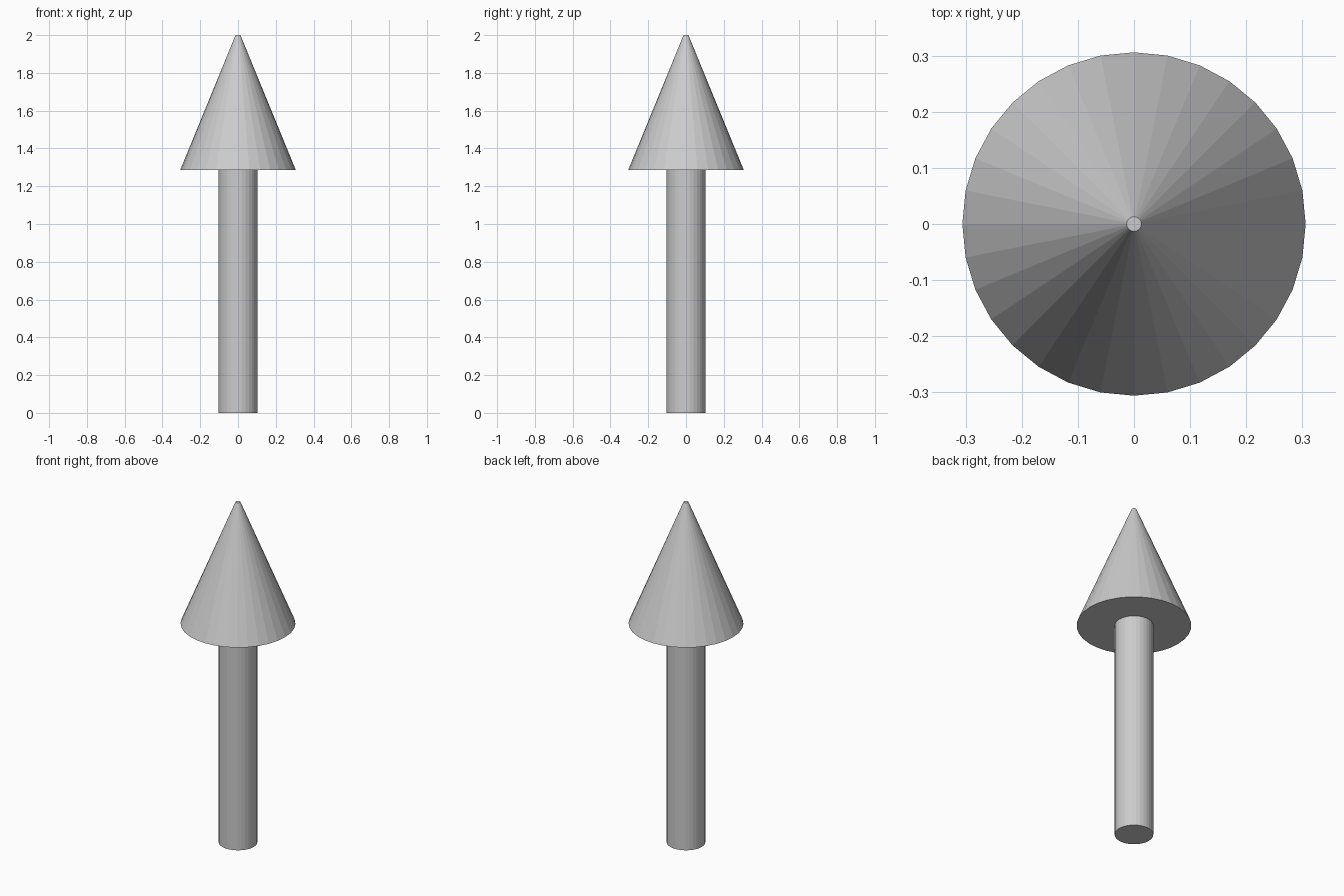
import bpy

if "Cube" in bpy.data.objects:
    bpy.data.objects.remove(bpy.data.objects["Cube"])

SIDES = 32
SHAFT_TOP = 1.286
TOTAL_HEIGHT = 2.0


def add_round_part(name, r_bottom, r_top, z_bottom, z_top):
    """Flat-faced tapered cylinder between two heights."""
    bpy.ops.mesh.primitive_cone_add(
        vertices=SIDES, radius1=r_bottom, radius2=r_top,
        depth=z_top - z_bottom, location=(0, 0, (z_bottom + z_top) / 2))
    part = bpy.context.object
    part.name = name
    return part


# Straight shaft standing on the ground
add_round_part("shaft", 0.103, 0.103, 0.0, SHAFT_TOP)

# Arrow head with a small blunt tip
add_round_part("arrow_head", 0.306, 0.013, SHAFT_TOP, TOTAL_HEIGHT)
